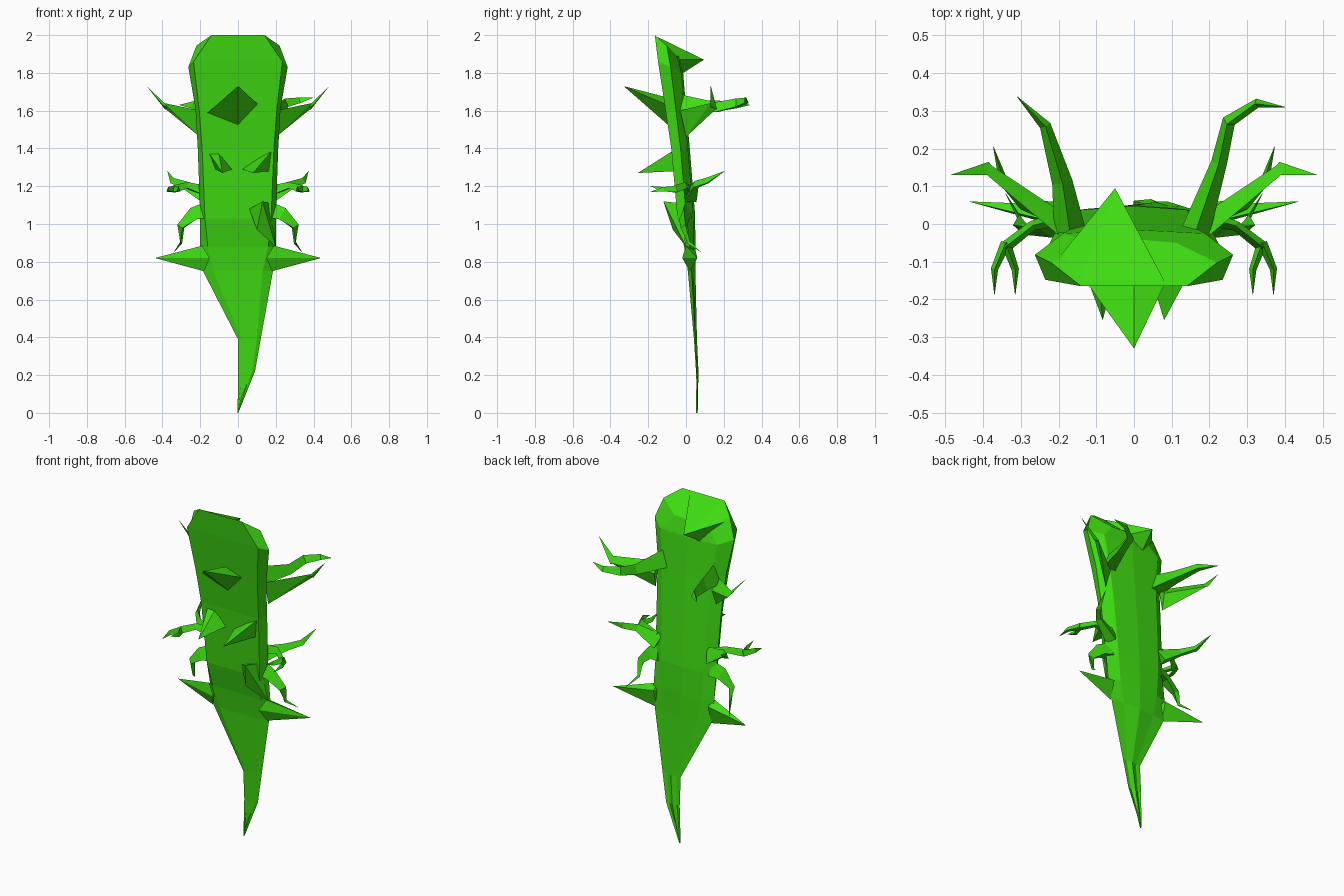
import bpy, bmesh
from mathutils import Vector
from math import cos, sin, pi

green = bpy.data.materials.new("leaf_green")
green.diffuse_color = (0.05, 0.72, 0.006, 1)


def finish(name, bm):
    bmesh.ops.recalc_face_normals(bm, faces=bm.faces)
    me = bpy.data.meshes.new(name)
    bm.to_mesh(me)
    bm.free()
    me.materials.append(green)
    ob = bpy.data.objects.new(name, me)
    bpy.context.collection.objects.link(ob)
    return ob


def skin(name, rings):
    """Join equal-sized rings of points into a closed faceted skin."""
    bm = bmesh.new()
    vs = [[bm.verts.new(p) for p in r] for r in rings]
    n = len(vs[0])
    for a, b in zip(vs, vs[1:]):
        for i in range(n):
            j = (i + 1) % n
            bm.faces.new((a[i], a[j], b[j], b[i]))
    bm.faces.new(vs[0])
    bm.faces.new(vs[-1])
    bmesh.ops.remove_doubles(bm, verts=bm.verts, dist=0.0005)
    return finish(name, bm)


def hull(name, pts):
    """Convex spike or wedge through a few points."""
    bm = bmesh.new()
    for p in pts:
        bm.verts.new(p)
    bmesh.ops.convex_hull(bm, input=bm.verts)
    return finish(name, bm)


def limb(name, pts, radii, n=3, side=1):
    """Tapering bent limb; side=-1 mirrors it across x."""
    pts = [Vector(p) for p in pts]
    rings = []
    for i, (p, r) in enumerate(zip(pts, radii)):
        d = (pts[min(i + 1, len(pts) - 1)] - pts[max(i - 1, 0)]).normalized()
        u = Vector((0, 0, 1)) if abs(d.z) < 0.9 else Vector((0, 1, 0))
        s = d.cross(u).normalized()
        u = s.cross(d)
        ring = []
        for k in range(n):
            a = 2 * pi * k / n + pi / 2
            q = p + r * (cos(a) * s * 0.7 + sin(a) * u)
            ring.append((q.x * side, q.y, q.z))
        rings.append(ring)
    return skin(name, rings)


# body: front z, back z, x centre, front half width, mid half width, front y, back y
levels = [
    (2.00, 1.89, 0.00, 0.14, 0.22, -0.165, -0.04),
    (1.86, 1.80, 0.00, 0.235, 0.263, -0.148, -0.015),
    (1.60, 1.62, 0.00, 0.205, 0.225, -0.108, 0.00),
    (1.40, 1.40, 0.00, 0.19, 0.213, -0.078, 0.02),
    (1.03, 1.05, 0.00, 0.175, 0.20, -0.045, 0.048),
    (0.88, 0.88, 0.00, 0.16, 0.20, -0.01, 0.05),
    (0.75, 0.75, 0.00, 0.13, 0.185, 0.01, 0.05),
    (0.39, 0.39, 0.06, 0.04, 0.06, 0.042, 0.058),
    (0.22, 0.22, 0.045, 0.03, 0.045, 0.053, 0.066),
    (0.00, 0.00, 0.00, 0.001, 0.002, 0.06, 0.062),
]
rings = []
for zf, zb, c, f, m, yf, yb in levels:
    ym, zm = yf * 0.5 + yb * 0.5, (zf + zb) / 2
    rings.append([(c - f, yf, zf), (c - m, ym, zm), (c - f * .8, yb - .01, zb),
                  (c, yb, zb), (c + f * .8, yb - .01, zb), (c + m, ym, zm), (c + f, yf, zf)])
skin("body", rings)

# crest leaning backwards from the top
hull("crest_spike", [(-0.14, -0.15, 1.99), (0.08, -0.15, 1.99), (-0.2, -0.09, 1.92),
                     (0.02, -0.05, 1.87), (-0.05, 0.095, 1.87), (-0.08, -0.03, 1.79)])

# nose thorn
hull("nose_thorn", [(-0.165, -0.10, 1.585), (0, -0.09, 1.52), (0.11, -0.10, 1.63),
                    (0, -0.10, 1.67), (0, -0.33, 1.73)])

# mouth thorns
hull("mouth_thorn_left", [(-0.15, -0.075, 1.37), (-0.10, -0.08, 1.37),
                          (-0.03, -0.06, 1.29), (-0.12, -0.06, 1.29), (-0.083, -0.255, 1.27)])
hull("mouth_thorn_right", [(0.19, -0.05, 1.40), (0.17, -0.05, 1.28), (0.02, -0.06, 1.29),
                           (0.11, -0.07, 1.35), (0.08, -0.255, 1.27)])

# wedge on the lower right of the belly
hull("belly_wedge", [(0.13, -0.12, 1.12), (0.06, -0.05, 1.08), (0.10, -0.07, 0.97),
                     (0.20, 0.0, 0.88), (0.17, -0.03, 1.11)])

# arms reaching backwards, different on each side
limb("back_arm_right", [(0.16, -0.03, 1.62), (0.225, 0.16, 1.61), (0.25, 0.27, 1.635),
                        (0.325, 0.32, 1.65), (0.40, 0.31, 1.67)],
     [0.065, 0.035, 0.03, 0.02, 0.001])
limb("back_arm_left", [(-0.17, -0.02, 1.61), (-0.19, 0.11, 1.61), (-0.235, 0.26, 1.625),
                       (-0.31, 0.338, 1.63)], [0.07, 0.045, 0.025, 0.001])

# mirrored limbs
for s, side in ((1, "right"), (-1, "left")):
    hull("upper_arm_" + side, [(s * 0.20, -0.03, 1.60), (s * 0.20, 0.0, 1.46),
                               (s * 0.19, 0.03, 1.55), (s * 0.36, 0.13, 1.61),
                               (s * 0.385, 0.16, 1.61), (s * 0.39, 0.13, 1.64)])
    hull("upper_arm_tip_" + side, [(s * 0.36, 0.13, 1.61), (s * 0.385, 0.165, 1.605),
                                   (s * 0.40, 0.13, 1.63), (s * 0.487, 0.13, 1.735)])
    limb("middle_arm_" + side, [(0.17, 0.02, 1.14), (0.29, 0.05, 1.205), (0.345, 0.11, 1.225),
                                (0.373, 0.205, 1.28)], [0.055, 0.025, 0.02, 0.001], side=s)
    limb("claw_arm_" + side, [(0.18, 0.02, 1.17), (0.27, -0.005, 1.20), (0.34, -0.06, 1.18)],
         [0.035, 0.022, 0.025], side=s)
    for tip, x, z in (("outer", 0.37, 1.17), ("inner", 0.315, 1.20)):
        limb(f"claw_{tip}_{side}", [(0.34, -0.05, 1.18), (x, -0.12, 1.18), (x, -0.187, z)],
             [0.022, 0.016, 0.001], side=s)
    limb("lower_leg_" + side, [(0.17, 0.0, 1.06), (0.23, -0.01, 1.045), (0.30, -0.01, 0.985),
                               (0.303, 0.015, 0.90), (0.34, 0.08, 0.85)],
         [0.055, 0.045, 0.025, 0.01, 0.001], side=s)
    hull("side_fin_" + side, [(s * 0.19, 0.0, 0.885), (s * 0.18, 0.05, 0.86),
                              (s * 0.18, 0.02, 0.75), (s * 0.15, -0.02, 0.82),
                              (s * 0.44, 0.06, 0.82)])
